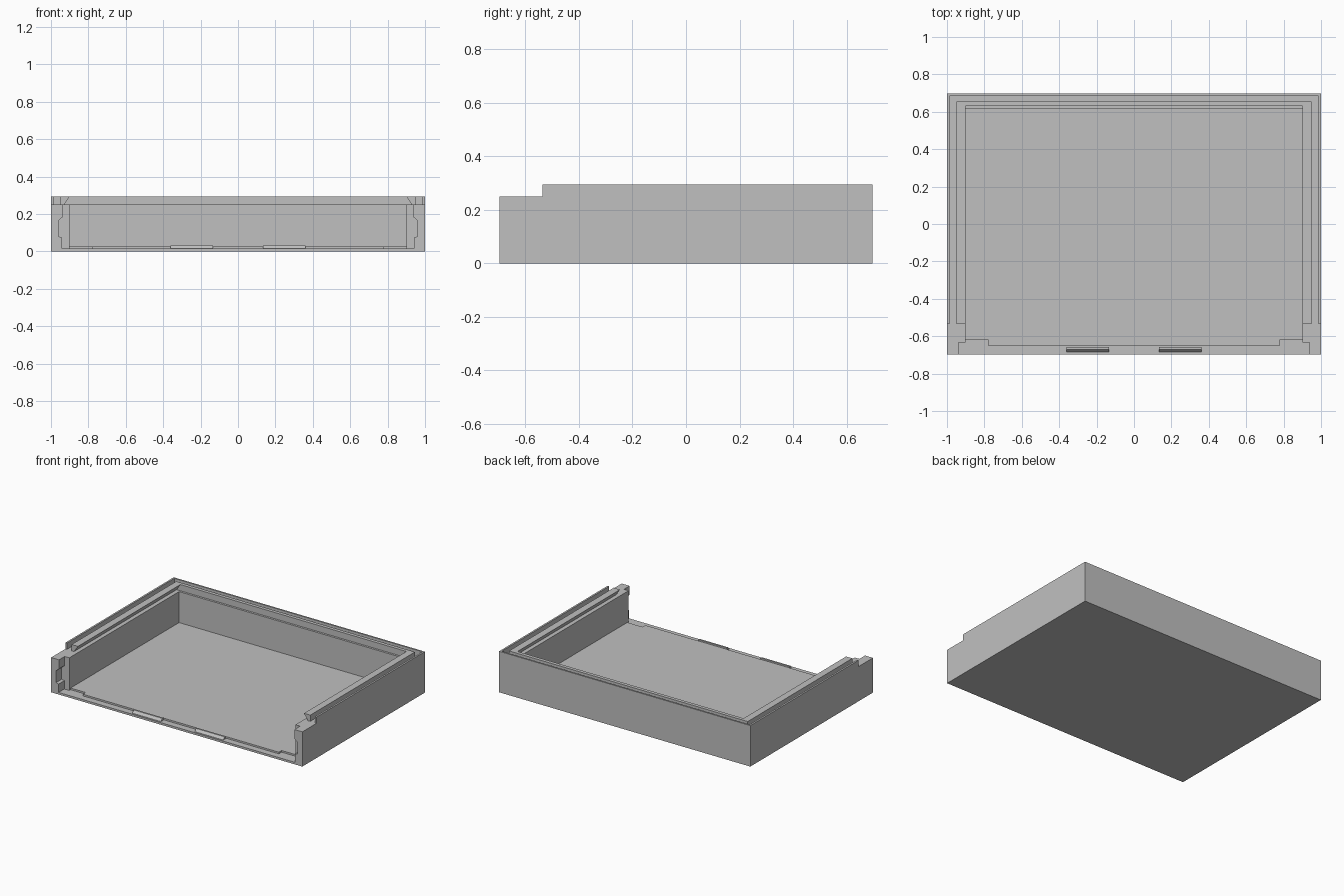
import bpy
import bmesh

if "Cube" in bpy.data.objects:
    bpy.data.objects.remove(bpy.data.objects["Cube"], do_unlink=True)

grey = bpy.data.materials.new("plain grey")
grey.use_nodes = True
colour = (0.53, 0.53, 0.53, 1)
grey.diffuse_color = colour
grey.node_tree.nodes["Principled BSDF"].inputs["Base Color"].default_value = colour

W, D, H = 1.0, 0.697, 0.295      # half width, half depth, height
LEDGE = 0.25                     # level of the lid ledge
OUT = 0.8                        # beyond the body, for open cuts
HIGH = 0.4


def prism(name, profile, start, end, axis):
    """Extrude a 2D profile: (x, z) along y, or (y, z) along x."""
    bm = bmesh.new()
    rings = []
    for t in (start, end):
        rings.append([bm.verts.new((a, t, b) if axis == "y" else (t, a, b))
                      for a, b in profile])
    bm.faces.new(rings[0])
    bm.faces.new(rings[1])
    n = len(profile)
    for i in range(n):
        j = (i + 1) % n
        bm.faces.new((rings[0][i], rings[0][j], rings[1][j], rings[1][i]))
    bmesh.ops.recalc_face_normals(bm, faces=bm.faces)
    mesh = bpy.data.meshes.new(name)
    bm.to_mesh(mesh)
    bm.free()
    mesh.materials.append(grey)
    obj = bpy.data.objects.new(name, mesh)
    bpy.context.collection.objects.link(obj)
    return obj


def box(name, x0, x1, y0, y1, z0, z1):
    return prism(name, [(x0, z0), (x1, z0), (x1, z1), (x0, z1)], y0, y1, "y")


def cut(body, cutter):
    mod = body.modifiers.new("cut", "BOOLEAN")
    mod.operation = "DIFFERENCE"
    mod.solver = "EXACT"
    mod.object = cutter
    bpy.context.view_layer.objects.active = body
    bpy.ops.object.modifier_apply(modifier=mod.name)
    bpy.data.objects.remove(cutter, do_unlink=True)


tray = box("tray_body", -W, W, -D, D, 0, H)

# Lowered front ends of the side walls
cut(tray, box("front_step", -1.1, 1.1, -OUT, -0.535, LEDGE, HIGH))

# Main cavity, open at the front
cut(tray, box("cavity", -0.9, 0.9, -OUT, 0.615, 0.027, HIGH))

# Dovetail slide for a lid
cut(tray, prism("lid_slide", [(-0.93, LEDGE), (0.93, LEDGE), (0.89, 0.31), (-0.89, 0.31)],
                -OUT, 0.63, "y"))

# Lower sill along the front edge of the floor
cut(tray, box("sill", -0.88, 0.88, -OUT, -0.65, 0.015, HIGH))

# Narrow channel around the top of the back wall
cut(tray, box("back_channel", -0.97, 0.97, 0.655, 0.685, LEDGE, HIGH))

# Slot for the front panel, one side
slot = [(0.85, 0.015), (0.94, 0.015), (0.94, 0.075), (0.96, 0.08),
        (0.96, 0.165), (0.937, 0.185), (0.937, HIGH), (0.85, HIGH)]

for s in (-1, 1):
    cut(tray, box("side_channel", s * 0.95, s * 0.987, -OUT, 0.685, LEDGE, HIGH))
    cut(tray, prism("panel_slot", [(s * x, z) for x, z in slot], -OUT, -0.633, "y"))
    cut(tray, box("corner_recess", s * 0.78, s * 0.9, -OUT, -0.618, 0.015, HIGH))

# Two catch ridges on the sill
ridge = [(-0.657, 0.01), (-0.657, 0.033), (-0.67, 0.033), (-0.685, 0.016), (-0.685, 0.01)]
for side, s in (("right", -1), ("left", 1)):
    prism(side + "_catch_ridge", ridge, s * 0.135, s * 0.362, "x")
